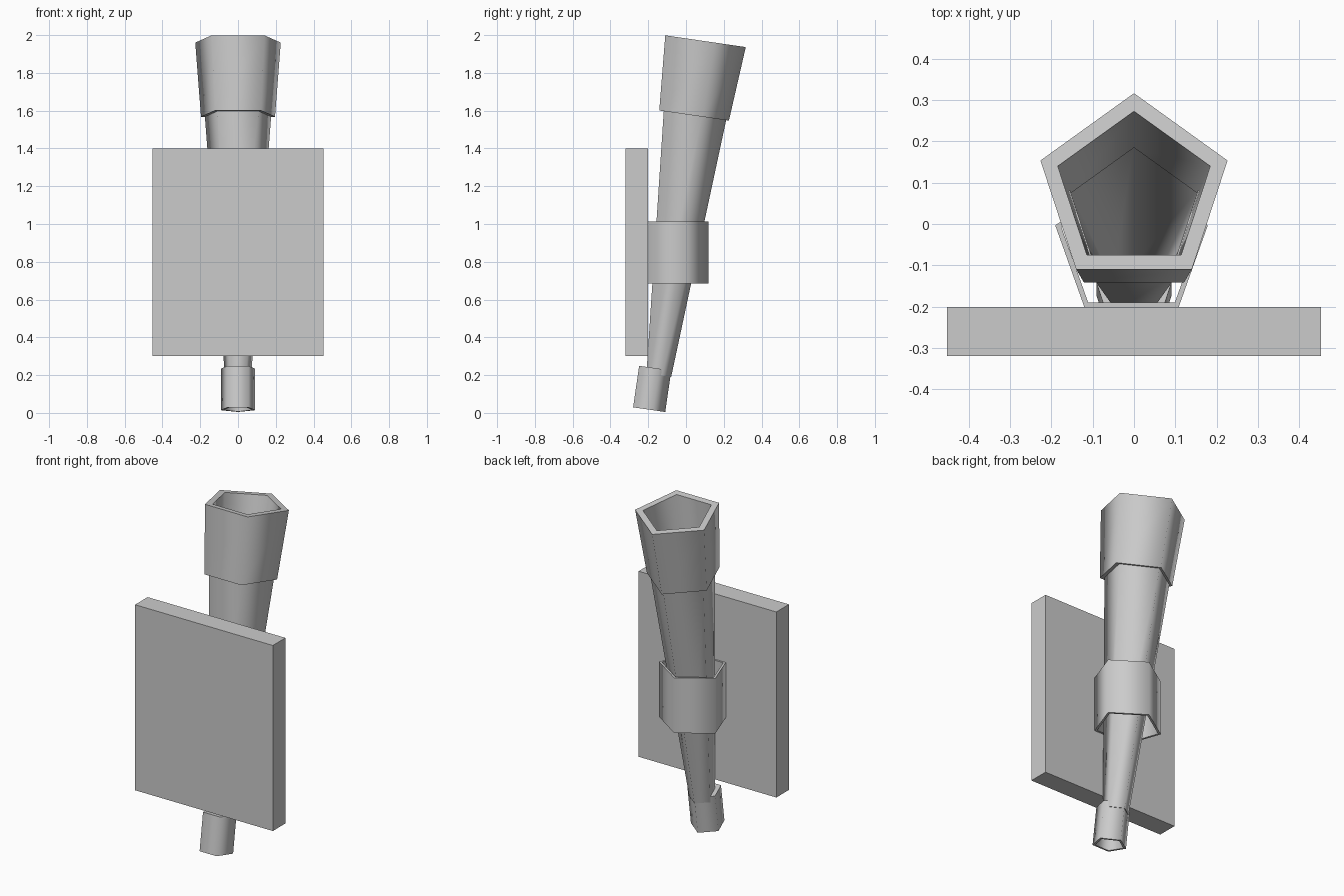
import bpy, bmesh
from math import sin, cos, pi, radians
from mathutils import Matrix, Vector

if "Cube" in bpy.data.objects:
    bpy.data.objects.remove(bpy.data.objects["Cube"])


def pentagon_tube(name, profile, base, tilt=0.0, scale=(1, 1)):
    """Five-sided ring: closed (radius, height) profile turned about a tilted axis."""
    bm = bmesh.new()
    rings = []
    for r, h in profile:
        rings.append([bm.verts.new((r * cos(pi / 2 + k * 2 * pi / 5) * scale[0],
                                    r * sin(pi / 2 + k * 2 * pi / 5) * scale[1], h))
                      for k in range(5)])
    for i, a in enumerate(rings):
        b = rings[(i + 1) % len(rings)]
        for k in range(5):
            n = (k + 1) % 5
            bm.faces.new((a[k], a[n], b[n], b[k]))
    bmesh.ops.recalc_face_normals(bm, faces=bm.faces)
    bm.transform(Matrix.Translation(Vector(base)) @ Matrix.Rotation(-radians(tilt), 4, 'X'))
    return finish(name, bm, True)


def finish(name, bm, smooth=False):
    mesh = bpy.data.meshes.new(name)
    bm.to_mesh(mesh)
    bm.free()
    obj = bpy.data.objects.new(name, mesh)
    bpy.context.collection.objects.link(obj)
    if smooth:  # pentagon sides blend, rims stay crisp
        bpy.ops.object.select_all(action='DESELECT')
        obj.select_set(True)
        bpy.context.view_layer.objects.active = obj
        bpy.ops.object.shade_smooth_by_angle(angle=radians(80))
    return obj


# Wall plate
bm = bmesh.new()
bmesh.ops.create_cube(bm, size=1)
bm.transform(Matrix.Translation((0, -0.26, 0.85)) @ Matrix.Diagonal((0.904, 0.118, 1.10, 1)))
finish("wall_plate", bm)

# Upright bracket loop around the shaft
pentagon_tube("bracket", [(1, 0.685), (1, 1.012), (0.92, 1.012), (0.92, 0.685)],
              (-0.006, -0.058, 0), scale=(0.194, 0.177))

# Hollow tapered shaft
pentagon_tube("shaft", [(0.073, 0), (0.187, 1.42), (0.164, 1.42), (0.055, 0)],
              (0, -0.151, 0.20), 7.5)

# Flared collar at the top and sleeve at the foot share one leaning axis
foot = (0, -0.204, 0.0185)
pentagon_tube("top_collar", [(0.206, 1.575), (0.238, 1.973), (0.194, 1.973), (0.163, 1.575)],
              foot, 8.3)
pentagon_tube("foot_sleeve", [(0.095, 0), (0.095, 0.222), (0.057, 0.222), (0.08, 0)],
              foot, 8.3)
